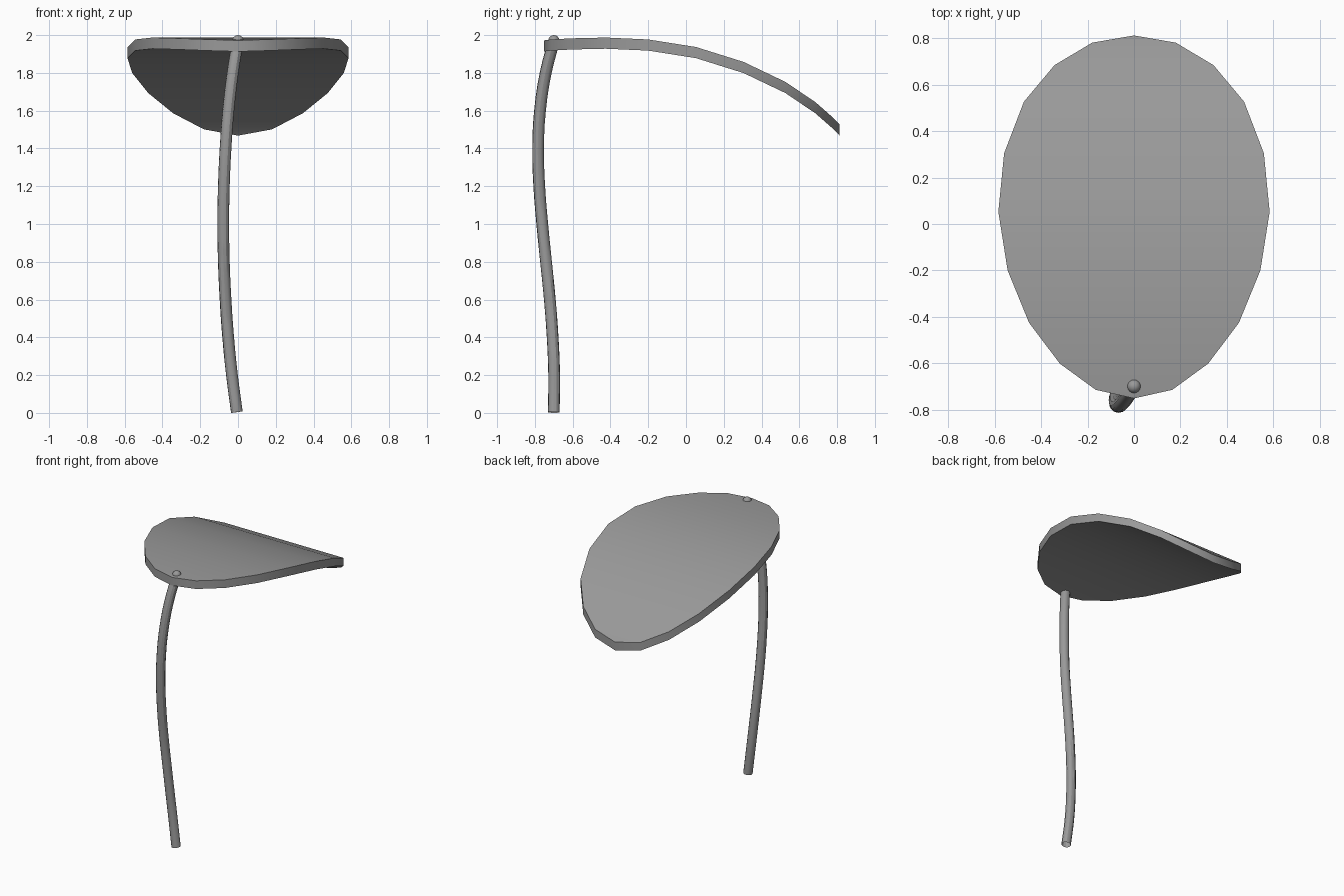
import bpy, bmesh, math

if "Cube" in bpy.data.objects:
    bpy.data.objects.remove(bpy.data.objects["Cube"])

# Dark grey shared by all parts
grey = bpy.data.materials.new("dark_grey")
grey.diffuse_color = (0.32, 0.32, 0.32, 1)
grey.use_nodes = True
grey.node_tree.nodes["Principled BSDF"].inputs["Base Color"].default_value = grey.diffuse_color


def finish(obj):
    obj.data.materials.append(grey)
    bpy.ops.object.select_all(action='DESELECT')
    bpy.context.view_layer.objects.active = obj
    obj.select_set(True)
    bpy.ops.object.shade_smooth_by_angle(angle=math.radians(30))


# Leaf canopy: 20-sided oval, bent along y; each row is (y, top z, half width)
rows = [(-0.752, 1.972, 0), (-0.715, 1.977, 0.165), (-0.602, 1.983, 0.32),
        (-0.425, 1.987, 0.453), (-0.20, 1.977, 0.545), (0.053, 1.937, 0.585),
        (0.305, 1.858, 0.56), (0.527, 1.752, 0.475), (0.685, 1.645, 0.343),
        (0.782, 1.560, 0.18), (0.813, 1.527, 0)]
thick = 0.059
bm = bmesh.new()
layers = []
for drop in (0, thick):
    pairs = []
    for y, z, x in rows:
        if x == 0:
            v = bm.verts.new((0, y, z - drop))
            pairs.append((v, v))
        else:
            pairs.append((bm.verts.new((-x, y, z - drop)),
                          bm.verts.new((x, y, z - drop))))
    for (a, b), (c, d) in zip(pairs, pairs[1:]):
        bm.faces.new(list(dict.fromkeys((a, b, d, c))))
    layers.append(pairs)
top, bottom = layers
for i in range(10):
    for s in (0, 1):
        bm.faces.new((top[i][s], top[i + 1][s], bottom[i + 1][s], bottom[i][s]))
bmesh.ops.recalc_face_normals(bm, faces=bm.faces)
mesh = bpy.data.meshes.new("leaf_canopy")
bm.to_mesh(mesh)
bm.free()
canopy = bpy.data.objects.new("leaf_canopy", mesh)
bpy.context.collection.objects.link(canopy)
finish(canopy)

# Curved stem, an open tube
path = [(-0.006, -0.70, 0.004), (-0.032, -0.698, 0.2), (-0.052, -0.706, 0.4),
        (-0.066, -0.721, 0.6), (-0.075, -0.741, 0.8), (-0.078, -0.761, 1.0),
        (-0.075, -0.777, 1.2), (-0.066, -0.783, 1.4), (-0.051, -0.773, 1.6),
        (-0.028, -0.743, 1.8), (-0.003, -0.703, 1.955)]
curve = bpy.data.curves.new("stem", 'CURVE')
curve.dimensions = '3D'
curve.bevel_depth = 0.031
curve.bevel_resolution = 4
curve.resolution_u = 3
spline = curve.splines.new('BEZIER')
spline.bezier_points.add(len(path) - 1)
for p, co in zip(spline.bezier_points, path):
    p.co = co
    p.handle_left_type = p.handle_right_type = 'AUTO'
stem = bpy.data.objects.new("stem", curve)
bpy.context.collection.objects.link(stem)
bpy.ops.object.select_all(action='DESELECT')
bpy.context.view_layer.objects.active = stem
stem.select_set(True)
bpy.ops.object.convert(target='MESH')
finish(bpy.context.view_layer.objects.active)

# Bead where the stem meets the canopy
bpy.ops.mesh.primitive_uv_sphere_add(segments=16, ring_count=8, radius=0.03,
                                     location=(0, -0.70, 1.97))
bead = bpy.context.object
bead.name = "stem_bead"
finish(bead)
